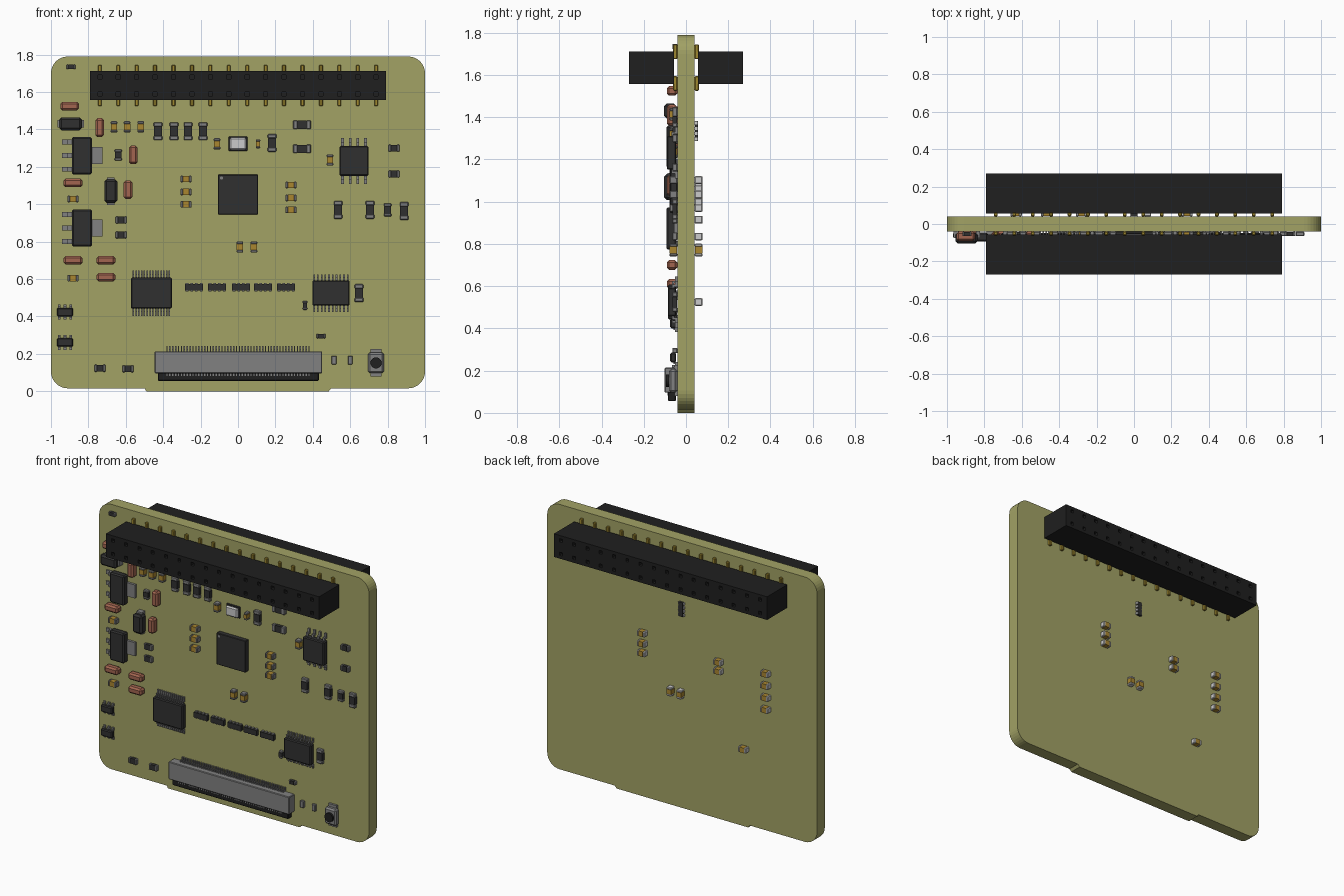
import bpy, bmesh, math
from mathutils import Matrix, Vector

if "Cube" in bpy.data.objects:
    bpy.data.objects.remove(bpy.data.objects["Cube"])

T = 0.041            # half thickness of the board


def mat(name, *c):
    m = bpy.data.materials.new(name)
    m.diffuse_color = (*c, 1)
    m.use_nodes = True
    m.node_tree.nodes["Principled BSDF"].inputs["Base Color"].default_value = m.diffuse_color
    return m


MATS = {"board": mat("board_olive", .36, .36, .13), "black": mat("black_plastic", .014, .014, .014),
        "dark": mat("dark_resin", .03, .03, .03), "grey": mat("grey_metal", .22, .22, .22),
        "gold": mat("gold_pin", .35, .25, .03), "amber": mat("amber_ceramic", .4, .24, .03),
        "brown": mat("brown_ceramic", .36, .13, .08), "light": mat("light_metal", .6, .6, .6)}
KEYS = list(MATS)


class Part:
    """Collects boxes and cylinders, placed by x, z and height above a board face."""

    def __init__(self, name, side=-1):
        self.name, self.side, self.bm = name, side, bmesh.new()

    def box(self, x, z, w, h, d0, d1, m, bevel=0):
        c = Vector((x, self.side * (T + (d0 + d1) / 2), z))
        t = bmesh.new()
        bmesh.ops.create_cube(t, size=1, matrix=Matrix.Translation(c) @ Matrix.Diagonal((w, d1 - d0, h, 1)))
        if bevel:
            bmesh.ops.bevel(t, geom=t.edges[:], offset=bevel, segments=1, affect='EDGES')
        self.add(t, m)

    def disc(self, x, z, r, d0, d1, m):
        t = bmesh.new()
        M = Matrix.Translation((x, self.side * (T + (d0 + d1) / 2), z)) @ Matrix.Rotation(math.pi / 2, 4, 'X')
        bmesh.ops.create_cone(t, cap_ends=True, segments=20, radius1=r, radius2=r, depth=d1 - d0, matrix=M)
        self.add(t, m)

    def add(self, t, m):
        for f in t.faces:
            f.material_index = KEYS.index(m)
        me = bpy.data.meshes.new("tmp")
        t.to_mesh(me)
        t.free()
        self.bm.from_mesh(me)
        bpy.data.meshes.remove(me)

    def lead(self, u, a, b, w, top, m="grey", sideways=False):
        # gull-wing lead running from a (body) to b (tip)
        s = math.copysign(1, b - a)
        mid = a + (b - a) * .45
        for p, q, d0, d1 in ((a - s * .01, mid, top - .01, top), (mid - s * .01, mid, 0, top), (mid, b, 0, .01)):
            if sideways:
                self.box((p + q) / 2, u, abs(q - p), w, d0, d1, m)
            else:
                self.box(u, (p + q) / 2, w, abs(q - p), d0, d1, m)

    def done(self):
        me = bpy.data.meshes.new(self.name)
        self.bm.to_mesh(me)
        self.bm.free()
        for k in KEYS:
            me.materials.append(MATS[k])
        o = bpy.data.objects.new(self.name, me)
        bpy.context.collection.objects.link(o)
        return o


def chip(name, x, z, w, h, d, body, ends="grey", side=-1):
    # two-terminal chip: caps sit at the ends of the long axis
    p = Part(name, side)
    L = max(w, h)
    e = L * .25
    for s in (-1, 1):
        o = s * (L - e) / 2
        if w > h:
            p.box(x + o, z, e, h, 0, d, ends, .004)
        else:
            p.box(x, z + o, w, e, 0, d, ends, .004)
    g = .002
    if w > h:
        p.box(x, z, L - 2 * e + g, h - g, .001, d - .001, body)
    else:
        p.box(x, z, w - g, L - 2 * e + g, .001, d - .001, body)
    p.done()


def gull_ic(name, x, z, w, h, reach, n, pitch, lw, d):
    p = Part(name)
    p.box(x, z, w, h, .006, d, "dark", .006)
    for i in range(n):
        u = x + (i - (n - 1) / 2) * pitch
        for s in (-1, 1):
            p.lead(u, z + s * h / 2, z + s * reach, lw, d * .55)
    p.done()


# Board: rounded outline with a low tab on the bottom edge
pts = [(-.49, 0), (.485, 0), (.50, .016)]
R, zb, zt = .09, .016, 1.79
for cx, cz, a0 in ((1 - R, zb + R, -90), (1 - R, zt - R, 0), (R - 1, zt - R, 90), (R - 1, zb + R, 180)):
    for i in range(9):
        a = math.radians(a0 + i * 11.25)
        pts.append((cx + R * math.cos(a), cz + R * math.sin(a)))
pts.append((-.50, .016))
b = Part("circuit_board")
f = b.bm.faces.new([b.bm.verts.new((x, -T, z)) for x, z in pts])
ext = bmesh.ops.extrude_face_region(b.bm, geom=[f])
bmesh.ops.translate(b.bm, verts=[v for v in ext["geom"] if isinstance(v, bmesh.types.BMVert)], vec=(0, 2 * T, 0))
bmesh.ops.recalc_face_normals(b.bm, faces=b.bm.faces)
b.done()

# Header sockets on both faces, with pin holes and surface-mount pins
for side, nm in ((-1, "front"), (1, "back")):
    body = Part(nm + "_header", side)
    body.box(0, 1.635, 1.58, .155, .016, .229, "black")
    holes = Part(nm + "_header_holes", side)
    pins = Part(nm + "_header_pins", side)
    for i in range(16):
        x = (i - 7.5) * .0985
        for s in (-1, 1):
            holes.box(x, 1.635 + s * .045, .022, .022, .15, .25, "black")
            pins.box(x, 1.635 + s * .075, .02, .07, 0, .02, "gold", .004)
    o, cut = body.done(), holes.done()
    pins.done()
    cut.hide_render = True
    cut.hide_set(True)
    md = o.modifiers.new("holes", 'BOOLEAN')
    md.operation, md.object, md.solver = 'DIFFERENCE', cut, 'EXACT'

# Large brown capacitors
for x, z, v in ((-.9, 1.525, 0), (-.74, 1.41, 1), (-.56, 1.264, 1), (-.882, 1.114, 0), (-.588, 1.077, 1),
                (-.882, .70, 0), (-.706, .70, 0), (-.706, .61, 0)):
    p = Part("brown_capacitor")
    p.box(x, z, *((.046, .1) if v else (.1, .046)), 0, .05, "brown", .011)
    p.done()

# Small amber capacitors, front then back
H, V = (.06, .036), (.036, .06)
for x, z, s in ((-.663, 1.414, V), (-.593, 1.414, V), (-.52, 1.414, V), (-.882, 1.028, H), (-.882, .605, H),
                (-.112, 1.323, V), (.107, 1.323, (.024, .048)), (.492, 1.237, V), (.01, .771, V), (.085, .771, V),
                *[(-.278, z, H) for z in (1.135, 1.066, 1.0)], *[(.283, z, H) for z in (1.103, 1.034, .97)]):
    chip("amber_capacitor", x, z, *s, .037, "amber")
for x, z, s in ((.074, .771, V), (0, .771, V), (-.281, 1.06, H), (-.281, 1.0, H), (-.467, .525, H),
                *[(.283, z, H) for z in (1.103, 1.034, .97)], *[(-.63, z, H) for z in (1.075, .995, .915, .835)]):
    chip("back_capacitor", x, z, *s, .037, "amber", "light", 1)

# Dark resistors
BV, BH, SH = (.046, .095), (.095, .046), (.06, .038)
for x, z, s in (*[(x, 1.39, BV) for x in (-.428, -.342, -.267, -.187)], (.182, 1.328, BV), (.342, 1.425, BH),
                (.342, 1.296, BH), (.834, 1.30, SH), (.834, 1.162, SH), (.535, .97, BV), (.706, .97, BV),
                (.80, .97, (.04, .07)), (.888, .964, BV), (.647, .525, BV), (.358, .46, (.025, .048)),
                (.444, .295, (.05, .025)), (-.738, .123, SH), (-.588, .12, SH), (-.625, .916, SH),
                (-.625, .836, SH), (-.64, 1.264, (.038, .06)), (-.893, 1.735, (.05, .025))):
    chip("resistor", x, z, *s, .024, "dark")

# Resistor networks
for x in (-.235, -.112, .016, .134, .257):
    p = Part("resistor_network")
    p.box(x, .557, .098, .034, .001, .022, "dark")
    for i in range(4):
        p.box(x + (i - 1.5) * .025, .557, .014, .045, 0, .018, "grey")
    p.done()
p = Part("back_resistor_network", 1)
p.box(0, 1.335, .03, .095, .001, .016, "dark")
for i in range(4):
    p.box(0, 1.335 + (i - 1.5) * .025, .042, .015, 0, .014, "light")
p.done()

# Diodes with wrap-around clips
for x, z, w, h in ((-.895, 1.43, .12, .07), (-.68, 1.07, .07, .125)):
    p = Part("diode")
    p.box(x, z, w, h, .006, .062, "dark", .012)
    for s in (-1, 1):
        if w > h:
            p.box(x + s * w / 2, z, .022, .04, 0, .035, "grey")
        else:
            p.box(x, z + s * h / 2, .04, .022, 0, .035, "grey")
    p.done()

# Voltage regulators: heat tab right, three leads left
for z in (1.26, .873):
    p = Part("voltage_regulator")
    p.box(-.835, z, .107, .2, .004, .052, "dark", .008)
    p.box(-.757, z, .065, .09, 0, .016, "grey")
    for i in (-1, 0, 1):
        p.lead(z + i * .073, -.885, -.942, .026, .028, sideways=True)
    p.done()

# Leaded chips
gull_ic("memory_chip", .62, 1.232, .155, .16, .123, 4, .041, .014, .05)
gull_ic("left_driver_chip", -.463, .525, .22, .165, .122, 14, .0148, .008, .045)
gull_ic("right_driver_chip", .497, .525, .2, .135, .1, 10, .02, .009, .045)
for z in (.423, .262):
    gull_ic("six_pin_chip", -.925, z, .086, .046, .04, 3, .03, .014, .034)

# Main processor with pin-one mark
p = Part("processor")
p.box(0, 1.052, .215, .212, 0, .034, "dark", .003)
p.disc(-.088, 1.14, .009, .03, .0345, "grey")
p.done()

# Crystal
p = Part("crystal")
p.box(0, 1.323, .1, .076, 0, .012, "dark", .003)
p.box(0, 1.323, .09, .066, .012, .032, "light", .008)
p.done()

# Flat cable connector with fine contacts
p = Part("cable_connector")
p.box(.002, .155, .895, .118, 0, .06, "grey", .004)
p.box(.002, .078, .86, .045, .006, .045, "black", .004)
for i in range(50):
    x = (i - 24.5) * .0155
    p.lead(x, .214, .242, .007, .025)
    p.box(x, .092, .007, .02, .03, .0475, "grey")
p.done()

# Bare pads
for x in (.513, .60):
    p = Part("light_chip")
    p.box(x, .167, .026, .046, 0, .018, "grey", .003)
    p.done()

# Push button
p = Part("push_button")
p.box(.738, .152, .086, .11, 0, .04, "grey", .01)
for s in (-1, 1):
    p.box(.738, .152 + s * .06, .06, .026, 0, .014, "grey")
p.disc(.738, .152, .03, .04, .054, "black")
p.done()
